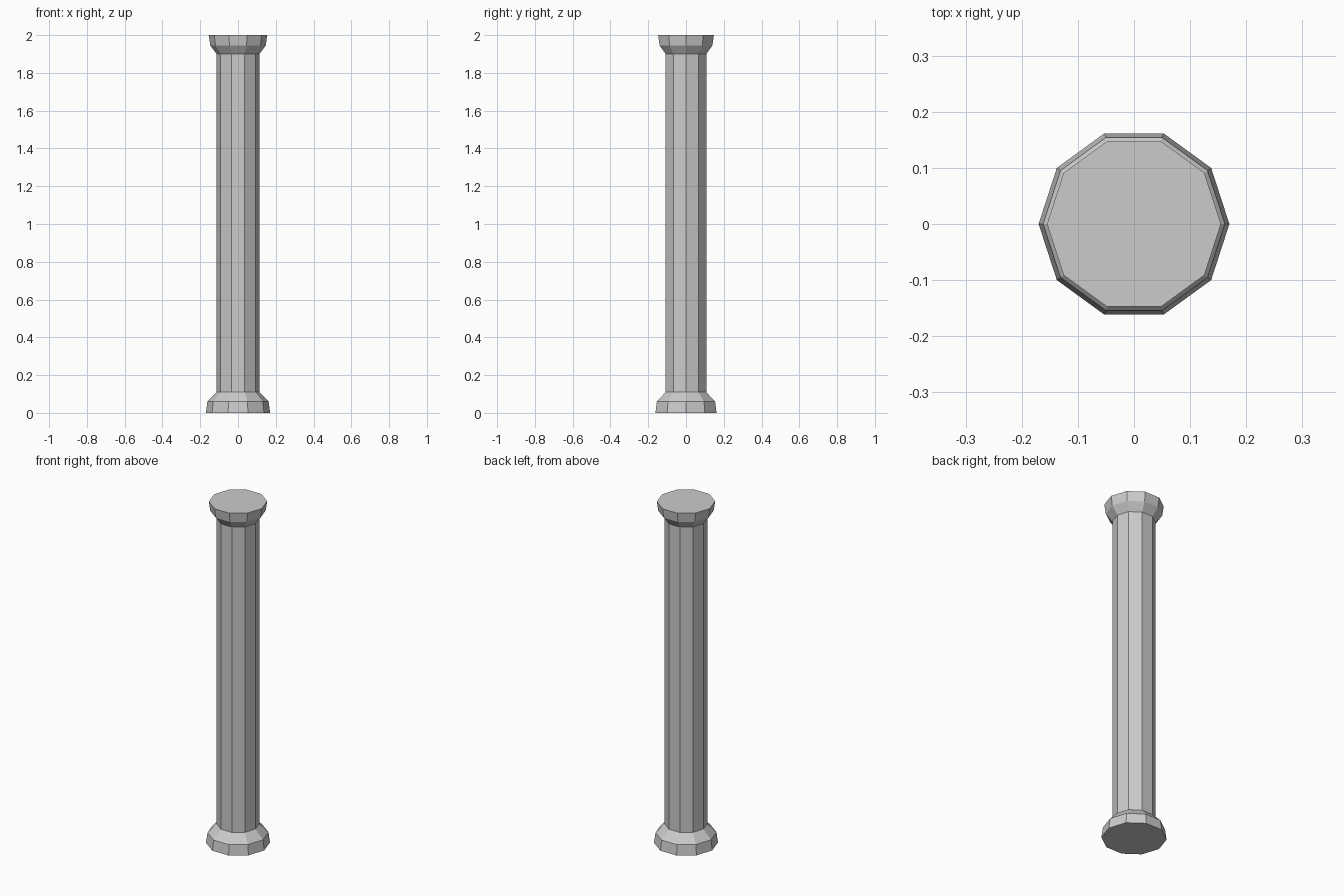
import bpy, bmesh
from math import cos, sin, tau

if "Cube" in bpy.data.objects:
    bpy.data.objects.remove(bpy.data.objects["Cube"])

SIDES = 10

# (radius, height) from the foot, up the plain shaft, to the flared capital
PROFILE = [(0.17, 0.0), (0.162, 0.06), (0.113, 0.11),
           (0.113, 1.90), (0.147, 1.945), (0.155, 2.0)]


def lathe(name, profile, sides):
    """Flat-faced closed solid of revolution with few sides."""
    bm = bmesh.new()
    rings = [[bm.verts.new((r * cos(tau * i / sides), r * sin(tau * i / sides), z))
              for i in range(sides)] for r, z in profile]
    for low, high in zip(rings, rings[1:]):
        for i in range(sides):
            j = (i + 1) % sides
            bm.faces.new((low[i], low[j], high[j], high[i]))
    bm.faces.new(rings[0][::-1])
    bm.faces.new(rings[-1])
    mesh = bpy.data.meshes.new(name)
    bm.to_mesh(mesh)
    bm.free()
    obj = bpy.data.objects.new(name, mesh)
    bpy.context.collection.objects.link(obj)
    return obj


# Column: base, shaft and capital as one continuous surface
lathe("column", PROFILE, SIDES)
